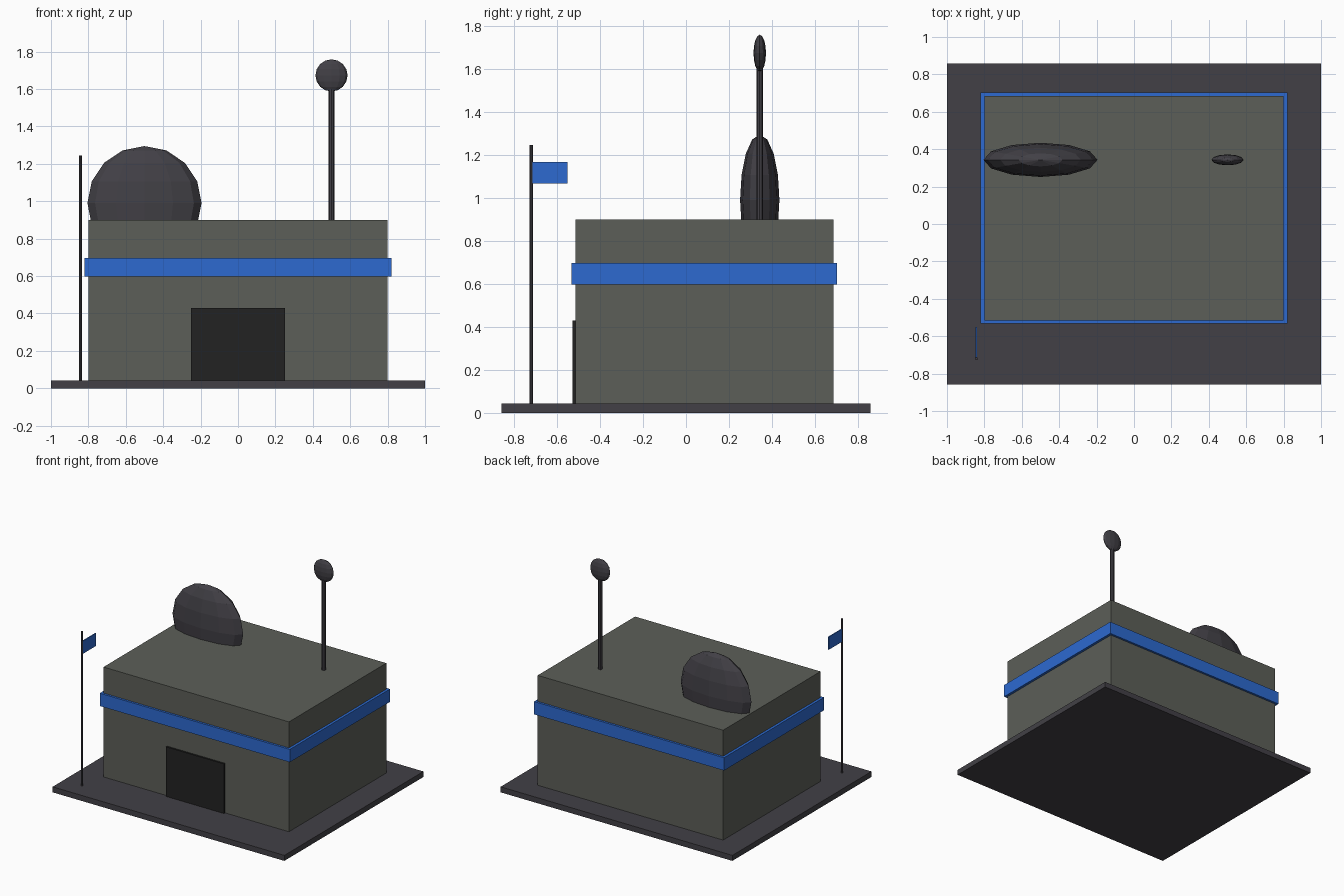
import bpy

cube = bpy.data.objects.get("Cube")
if cube:
    bpy.data.objects.remove(cube, do_unlink=True)


def material(name, r, g, b):
    m = bpy.data.materials.new(name)
    m.use_nodes = True
    m.diffuse_color = (r, g, b, 1)
    m.node_tree.nodes["Principled BSDF"].inputs["Base Color"].default_value = (r, g, b, 1)
    return m


wall_grey = material("wall grey", 0.107, 0.114, 0.098)
dark_grey = material("dark grey", 0.054, 0.051, 0.061)
door_black = material("door black", 0.016, 0.016, 0.016)
signal_blue = material("signal blue", 0.026, 0.144, 0.631)


def finish(name, mat):
    ob = bpy.context.object
    ob.name = name
    ob.data.materials.append(mat)
    return ob


def box(name, mat, x, y, z):
    """Box from (low, high) pairs along each axis."""
    spans = (x, y, z)
    bpy.ops.mesh.primitive_cube_add(size=1, location=[(a + b) / 2 for a, b in spans])
    ob = finish(name, mat)
    ob.scale = [b - a for a, b in spans]
    return ob


def pole(name, x, y, bottom, top, radius):
    bpy.ops.mesh.primitive_cylinder_add(vertices=8, radius=radius, depth=top - bottom,
                                        location=(x, y, (bottom + top) / 2))
    return finish(name, dark_grey)


def flat_ball(name, x, z, radius, thickness):
    """Low-poly sphere squashed front to back."""
    bpy.ops.mesh.primitive_uv_sphere_add(segments=12, ring_count=8, location=(x, 0.343, z))
    ob = finish(name, dark_grey)
    ob.scale = (radius, thickness, radius)
    return ob


# Ground slab and main block
box("base_slab", dark_grey, (-1, 1), (-0.857, 0.857), (0, 0.043))
box("building", wall_grey, (-0.8, 0.8), (-0.515, 0.685), (0.043, 0.9))

# Band around the walls and the front door
box("wall_band", signal_blue, (-0.82, 0.82), (-0.532, 0.702), (0.597, 0.697))
box("door", door_black, (-0.25, 0.25), (-0.529, -0.513), (0.043, 0.43))

# Roof dish and antenna
flat_ball("roof_dish", -0.5, 0.99, 0.305, 0.0915)
pole("antenna_mast", 0.5, 0.343, 0.9, 1.67, 0.0155)
flat_ball("antenna_tip", 0.5, 1.673, 0.086, 0.029)

# Flagpole and flag
pole("flagpole", -0.843, -0.72, 0.043, 1.245, 0.008)
box("flag", signal_blue, (-0.847, -0.839), (-0.713, -0.55), (1.068, 1.167))
